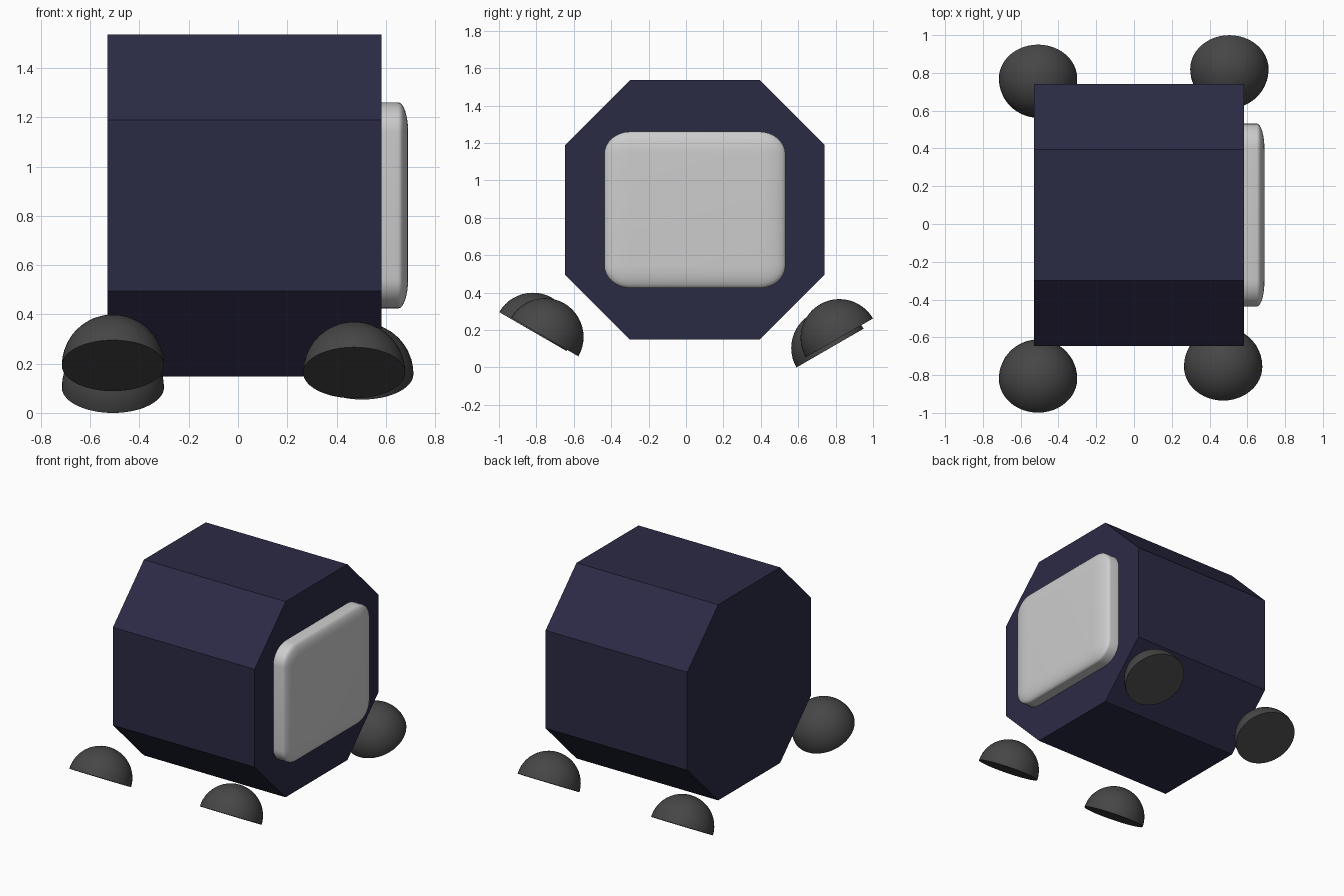
import bpy, bmesh, math
from mathutils import Matrix

if "Cube" in bpy.data.objects:
    bpy.data.objects.remove(bpy.data.objects["Cube"])


def material(name, rgb):
    m = bpy.data.materials.new(name)
    m.diffuse_color = (*rgb, 1)
    m.use_nodes = True
    m.node_tree.nodes["Principled BSDF"].inputs["Base Color"].default_value = m.diffuse_color
    return m


NAVY = material("navy", (0.024, 0.0235, 0.060))
GREY = material("light_grey", (0.61, 0.61, 0.61))
DARK = material("dark_grey", (0.062, 0.062, 0.062))


def finish(name, bm, mat, smooth=False):
    bmesh.ops.recalc_face_normals(bm, faces=bm.faces[:])
    mesh = bpy.data.meshes.new(name)
    bm.to_mesh(mesh)
    bm.free()
    mesh.materials.append(mat)
    ob = bpy.data.objects.new(name, mesh)
    bpy.context.collection.objects.link(ob)
    if smooth:
        bpy.ops.object.select_all(action='DESELECT')
        ob.select_set(True)
        bpy.context.view_layer.objects.active = ob
        bpy.ops.object.shade_smooth_by_angle(angle=math.radians(35))
    return ob


# Body: block with its four long edges chamfered
bm = bmesh.new()
bmesh.ops.create_cube(bm, size=1)
bm.transform(Matrix.Translation((0.027, 0.0475, 0.8425)) @ Matrix.Diagonal((1.112, 1.388, 1.388, 1)))
long_edges = [e for e in bm.edges if abs(e.verts[0].co.x - e.verts[1].co.x) > 0.5]
bmesh.ops.bevel(bm, geom=long_edges, offset=0.347, segments=1, affect='EDGES')
finish("body", bm, NAVY)

# Screen: rounded cube flattened against the right end of the body
bm = bmesh.new()
bmesh.ops.create_cube(bm, size=1)
bmesh.ops.bevel(bm, geom=bm.edges[:], offset=0.145, segments=8, profile=0.5, affect='EDGES')
bm.transform(Matrix.Translation((0.551, 0.0475, 0.8425)) @ Matrix.Diagonal((0.28, 0.969, 0.837, 1)))
finish("screen", bm, GREY, smooth=True)


# Feet: closed half spheres, tilted so the domes lean towards the body
def foot(name, loc, tilt):
    bm = bmesh.new()
    bmesh.ops.create_uvsphere(bm, u_segments=48, v_segments=24, radius=0.2075)
    bmesh.ops.bisect_plane(bm, geom=bm.verts[:] + bm.edges[:] + bm.faces[:], plane_co=(0, 0, 0),
                           plane_no=(0, 0, 1), clear_inner=True, dist=1e-5)
    rim = [e for e in bm.edges if e.is_boundary]
    bmesh.ops.contextual_create(bm, geom=rim)
    bm.transform(Matrix.Translation(loc) @ Matrix.Rotation(math.radians(tilt), 4, 'X'))
    finish(name, bm, DARK, smooth=True)


foot("front_left_foot", (-0.508, -0.819, 0.192), -30)
foot("front_right_foot", (0.472, -0.755, 0.163), -30)
foot("back_left_foot", (-0.508, 0.77, 0.1035), 30)
foot("back_right_foot", (0.505, 0.82, 0.158), 30)
